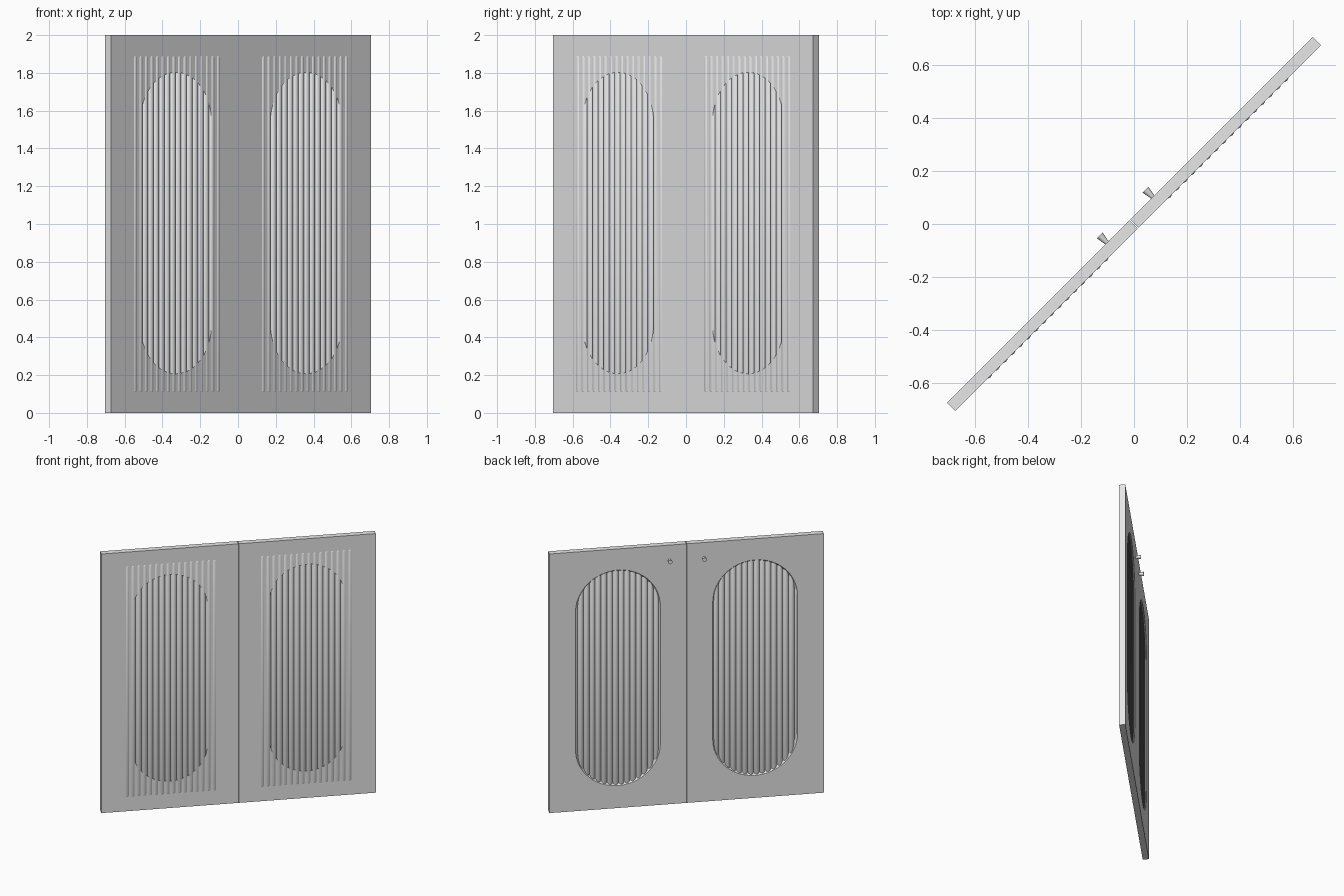
import bpy, bmesh, math
from mathutils import Matrix, Vector

if "Cube" in bpy.data.objects:
    bpy.data.objects.remove(bpy.data.objects["Cube"])

TURN = math.radians(45)      # the doors stand diagonally
HALF_T = 0.0225              # half panel thickness
MID = 0.4875                 # panel centre along its length

grey = bpy.data.materials.new("plain_grey")
grey.diffuse_color = (0.8, 0.8, 0.8, 1)
grey.use_nodes = True
grey.node_tree.nodes["Principled BSDF"].inputs["Base Color"].default_value = grey.diffuse_color


def finish(name, bm, smooth=True):
    bmesh.ops.recalc_face_normals(bm, faces=bm.faces[:])
    me = bpy.data.meshes.new(name)
    bm.to_mesh(me)
    bm.free()
    me.materials.append(grey)
    ob = bpy.data.objects.new(name, me)
    ob.rotation_euler.z = TURN
    bpy.context.collection.objects.link(ob)
    if smooth:
        bpy.ops.object.select_all(action='DESELECT')
        ob.select_set(True)
        bpy.context.view_layer.objects.active = ob
        bpy.ops.object.shade_smooth_by_angle(angle=math.radians(35))
    return ob


def stadium(cx, half_w, half_h, n=24):
    pts = []
    for centre, start in ((1, 0), (-1, math.pi)):
        for i in range(n + 1):
            a = start + math.pi * i / n
            pts.append((cx + half_w * math.cos(a),
                        1.005 + centre * (half_h - half_w) + half_w * math.sin(a)))
    return pts


def panel(name, side):
    # slab with a stadium opening that tapers from back to front
    bm = bmesh.new()
    a, b = sorted((side * 0.0015, side * 0.975))
    rect = [(a, 0), (b, 0), (b, 2), (a, 2)]
    levels = []
    for y, inset in ((-HALF_T, 0.034), (HALF_T, 0)):
        hole = stadium(side * MID, 0.302 - inset, 0.832 - inset)
        loops, edges = [], []
        for pts in (rect, hole):
            vs = [bm.verts.new((x, y, z)) for x, z in pts]
            edges += [bm.edges.new((vs[i - 1], vs[i])) for i in range(len(vs))]
            loops.append(vs)
        bmesh.ops.triangle_fill(bm, edges=edges, use_beauty=True,
                                normal=Vector((0, 1, 0)))
        levels.append(loops)
    for front, back in zip(*levels):
        for i in range(len(front)):
            bm.faces.new((front[i - 1], front[i], back[i], back[i - 1]))
    finish(name, bm)


def rods(name, side):
    # row of touching round-ended rods, just proud of the front face
    bm = bmesh.new()
    r, count, step = 0.0212, 16, 0.0414
    for i in range(count):
        x = side * 0.480 + (i - (count - 1) / 2) * step
        vs = bmesh.ops.create_uvsphere(bm, u_segments=20, v_segments=9,
                                       radius=r / math.sin(math.radians(80)))["verts"]
        for v in vs:
            v.co.z += 0.879 if v.co.z > 0 else -0.879
            v.co += Vector((x, -0.0045, 1.0))
    finish(name, bm)


def knob(name, side):
    # small flared knob on the back
    bm = bmesh.new()
    y0, y1 = HALF_T - 0.002, 0.061
    m = Matrix.Translation((side * 0.122, (y0 + y1) / 2, 1.885)) @ Matrix.Rotation(-math.pi / 2, 4, 'X')
    bmesh.ops.create_cone(bm, cap_ends=True, segments=16, radius1=0.008,
                          radius2=0.0155, depth=y1 - y0, matrix=m)
    finish(name, bm)


for side, word in ((-1, "left"), (1, "right")):
    panel(word + "_door_panel", side)
    rods(word + "_door_rods", side)
    knob(word + "_door_knob", side)
